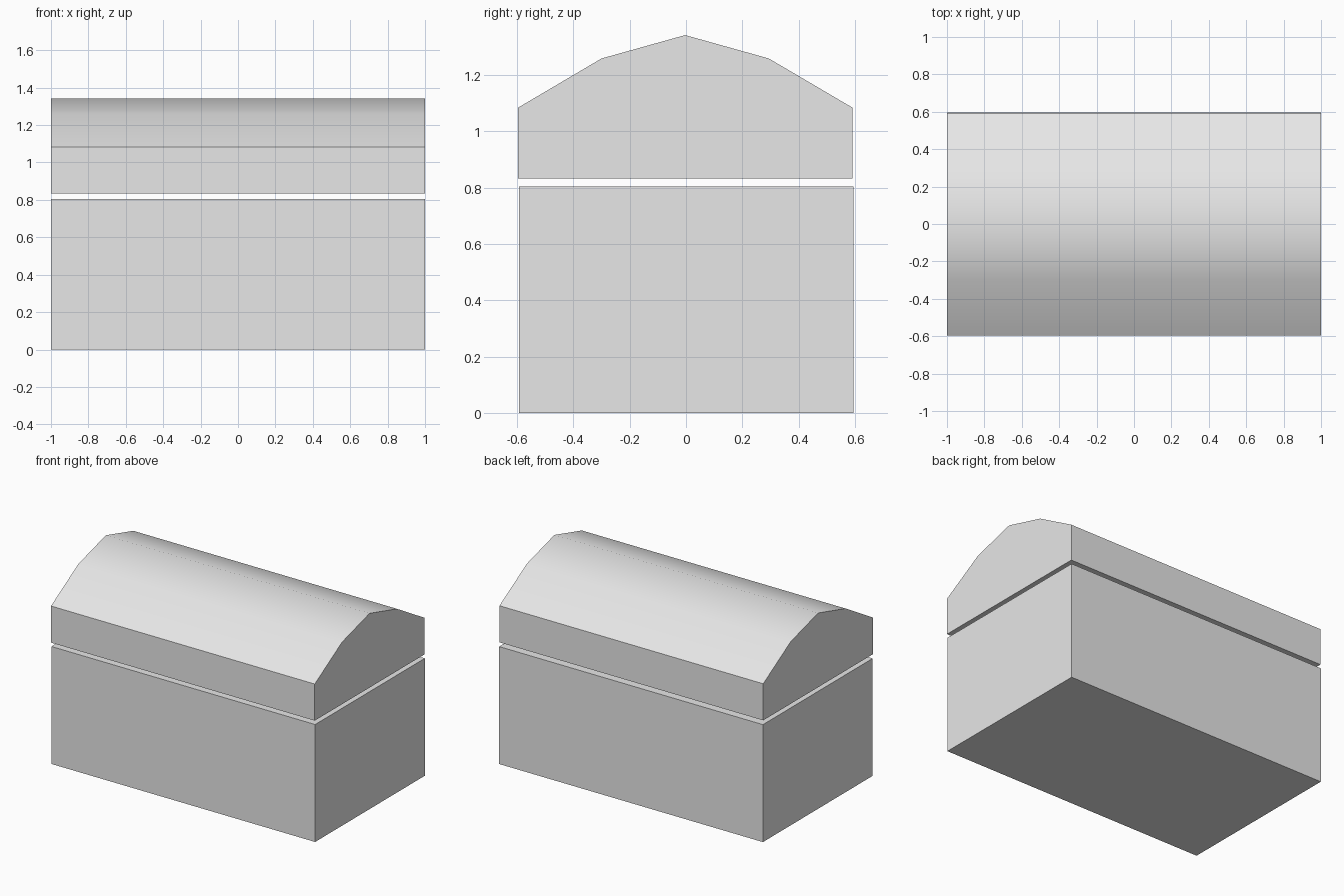
import bpy, bmesh, math

cube = bpy.data.objects.get("Cube")
if cube:
    bpy.data.objects.remove(cube, do_unlink=True)

grey = bpy.data.materials.new("light_grey")
grey.use_nodes = True
grey.diffuse_color = (0.8, 0.8, 0.8, 1)
grey.node_tree.nodes["Principled BSDF"].inputs["Base Color"].default_value = (0.8, 0.8, 0.8, 1)


def extrude_profile(name, profile, half_width):
    """Closed prism along x from a (y, z) outline."""
    bm = bmesh.new()
    end = bm.faces.new([bm.verts.new((-half_width, y, z)) for y, z in profile])
    ext = bmesh.ops.extrude_face_region(bm, geom=[end], use_keep_orig=True)
    moved = [v for v in ext["geom"] if isinstance(v, bmesh.types.BMVert)]
    bmesh.ops.translate(bm, verts=moved, vec=(2 * half_width, 0, 0))
    bmesh.ops.recalc_face_normals(bm, faces=bm.faces)
    mesh = bpy.data.meshes.new(name)
    bm.to_mesh(mesh)
    bm.free()
    mesh.materials.append(grey)
    obj = bpy.data.objects.new(name, mesh)
    bpy.context.collection.objects.link(obj)
    return obj


# Chest body
extrude_profile("chest_body",
                [(-0.593, 0), (0.595, 0), (0.595, 0.805), (-0.593, 0.805)], 1.0)

# Arched lid, floating just above the body
lid = extrude_profile("chest_lid",
                      [(-0.597, 0.833), (0.592, 0.833), (0.592, 1.084), (0.294, 1.259),
                       (-0.003, 1.342), (-0.30, 1.259), (-0.597, 1.084)], 1.0)

# Smooth the arch, keep the eaves and gable ends crisp
bpy.ops.object.select_all(action='DESELECT')
lid.select_set(True)
bpy.context.view_layer.objects.active = lid
bpy.ops.object.shade_smooth_by_angle(angle=math.radians(40))
